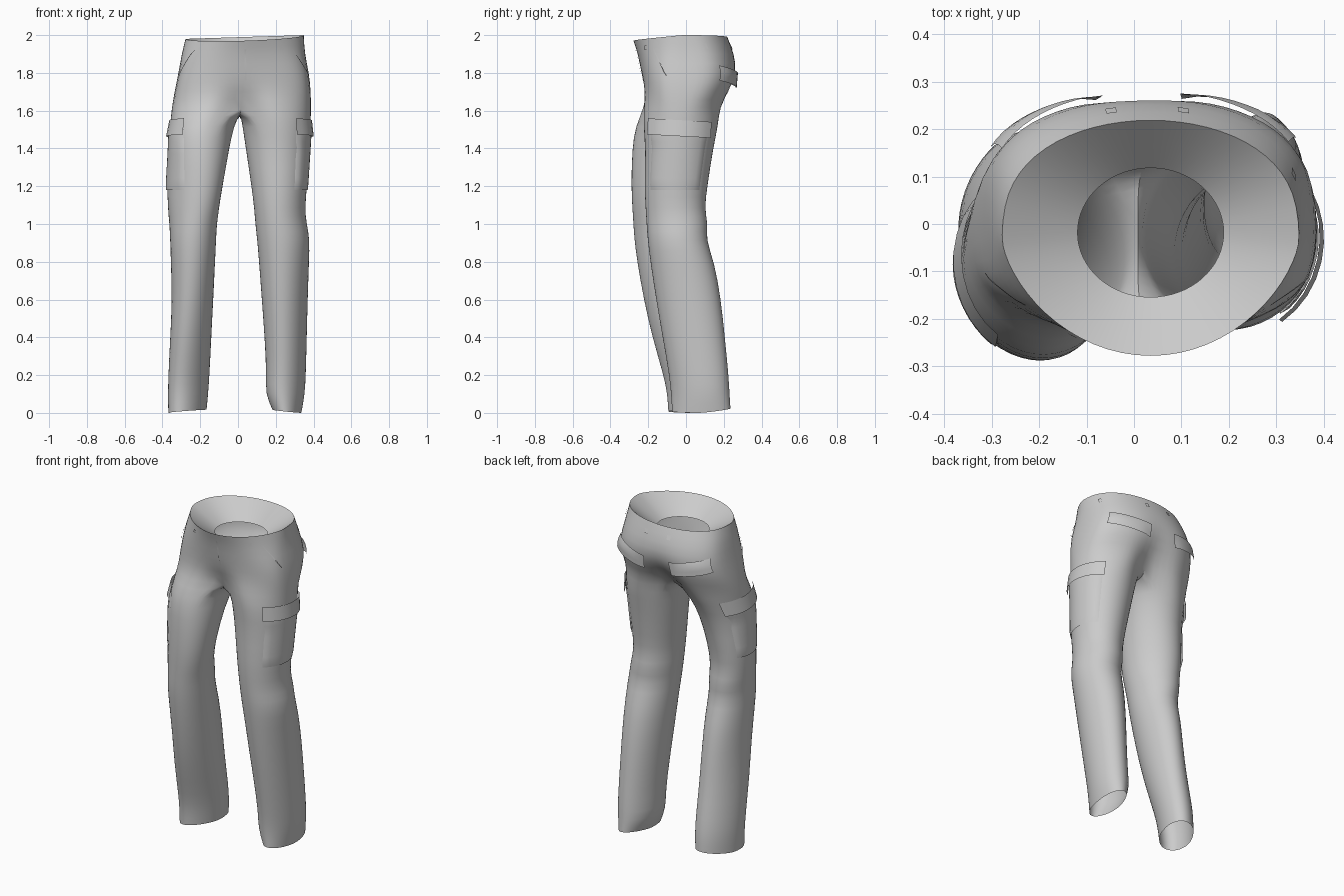
import bpy
import bmesh
from math import sin, cos, exp, radians, copysign

cube = bpy.data.objects.get("Cube")
if cube:
    bpy.data.objects.remove(cube, do_unlink=True)

# One cloth colour
CLOTH = (0.6, 0.6, 0.6, 1.0)
cloth = bpy.data.materials.new("grey_cloth")
cloth.use_nodes = True
cloth.diffuse_color = CLOTH
shader = cloth.node_tree.nodes["Principled BSDF"]
shader.inputs["Base Color"].default_value = CLOTH
shader.inputs["Roughness"].default_value = 0.9

# Hip sections: height, right, left, front, back,
# front pinch, back pinch, front power, back power
HIPS = [
    (1.99, -.28, .35, -.28, .22, 0, 0, 1.3, .78),
    (1.9, -.30, .355, -.255, .256, 0, 0, .8, .7),
    (1.8, -.317, .378, -.237, .28, 0, .04, .52, .7),
    (1.7, -.338, .388, -.228, .245, .08, .18, .55, .75),
    (1.62, -.352, .388, -.25, .208, .45, .5, .8, .9),
]

# Leg sections: height, then inner, outer, front of left and right,
# left back, right twist
LEGS = [
    (1.52, .022, .387, -.228, -.02, -.362, -.27, .172, 0),
    (1.4, .04, .38, -.215, -.045, -.367, -.287, .145, 5),
    (1.2, .07, .367, -.222, -.08, -.378, -.292, .115, 13),
    (1.08, .085, .355, -.215, -.1, -.372, -.285, .098, 10),
    (1.0, .09, .365, -.21, -.11, -.365, -.28, .12, 5),
    (.92, .1, .382, -.205, -.115, -.36, -.275, .105, 0),
    (.8, .11, .377, -.19, -.12, -.357, -.26, .152, -3),
    (.6, .125, .37, -.16, -.13, -.35, -.225, .187, -8),
    (.4, .14, .365, -.125, -.14, -.36, -.18, .207, -13),
    (.2, .15, .36, -.09, -.15, -.37, -.12, .227, -18),
    (.1, .143, .355, -.08, -.157, -.372, -.1, .232, -20),
    (0, .182, .337, -.075, -.165, -.37, -.095, .237, -22),
]
SIDES = 24          # points round a leg
OUTER = 16          # leg segments that continue into the hips
AROUND = 2 * OUTER  # points round the hips
CROTCH_X = .012


def section(table, z):
    """Interpolate a row of the table at height z."""
    for a, b in zip(table, table[1:]):
        if z >= b[0]:
            f = min(1, (a[0] - z) / (a[0] - b[0]))
            return [p + (q - p) * f for p, q in zip(a, b)]
    return table[-1]


def hip_point(z, angle, lift=0):
    """Point on the hips; angle 0 is the left side, 90 the back."""
    _, x0, x1, y0, y1, pinch_f, pinch_b, power_f, power_b = section(HIPS, z)
    c, s = cos(radians(angle)), sin(radians(angle))
    x = (x0 + x1) / 2 + ((x1 - x0) / 2 + lift) * c
    pinch, power = (pinch_b, power_b) if s > 0 else (pinch_f, power_f)
    pinch *= exp(-((x - CROTCH_X) / .09) ** 2)
    bulge = copysign(abs(s) ** power, s) * (1 - pinch)
    y = (y0 + y1) / 2 + ((y1 - y0) / 2 + lift) * bulge
    rim = max(0, (z - 1.9) / .09)
    return x, y, z + rim * (.01 * c + .02 * min(s, 0))


def leg_surface(right):
    def point(z, angle, lift=0):
        """Point on a leg; angle 0 is the outer side, 90 the back."""
        row = section(LEGS, z)
        inner, outer, front = row[4:7] if right else row[1:4]
        back = row[7] + (front - row[3])
        if right:
            # the right foot turns outwards
            twist = row[8]
            back -= .02 * max(0, 1 - z)
        else:
            twist = 12 * max(0, 1 - z / 1.4)
        c, s = cos(radians(angle)), sin(radians(angle))
        half = (outer - inner) / 2
        x = (outer + inner) / 2 + (half + copysign(lift, half)) * cos(radians(angle - twist))
        y = (front + back) / 2 + ((back - front) / 2 + lift) * s
        hem = .008 * (1 - c + 2 * max(s, 0)) if z < .01 else 0
        return x, y, z + hem
    return point


def finish(name, bm):
    bmesh.ops.recalc_face_normals(bm, faces=bm.faces)
    mesh = bpy.data.meshes.new(name)
    bm.to_mesh(mesh)
    bm.free()
    mesh.materials.append(cloth)
    obj = bpy.data.objects.new(name, mesh)
    bpy.context.collection.objects.link(obj)
    for other in bpy.context.selected_objects:
        other.select_set(False)
    obj.select_set(True)
    bpy.context.view_layer.objects.active = obj
    bpy.ops.object.shade_smooth_by_angle(angle=radians(60))
    return obj


def bridge(bm, upper, lower):
    n = len(upper)
    for i in range(n):
        j = (i + 1) % n
        bm.faces.new((upper[i], upper[j], lower[j], lower[i]))


def hip_ring(bm, z):
    return [bm.verts.new(hip_point(z, -90 + 360 * i / AROUND)) for i in range(AROUND)]


def subdivide(obj):
    mod = obj.modifiers.new("soft_cloth", "SUBSURF")
    mod.levels = mod.render_levels = 1


# Trouser body: hips split into two legs along a shared crotch seam
bm = bmesh.new()
ring = hip_ring(bm, HIPS[0][0])
for row in HIPS[1:]:
    following = hip_ring(bm, row[0])
    bridge(bm, ring, following)
    ring = following
front_y, back_y = ring[0].co.y, ring[OUTER].co.y
inner_count = SIDES - OUTER
seam = []
for i in range(1, inner_count):
    f = i / inner_count
    sag = .03 * sin(f * radians(180))
    seam.append(bm.verts.new((CROTCH_X, back_y + (front_y - back_y) * f, 1.62 - sag)))
for right in (False, True):
    surface = leg_surface(right)
    order = [(-i if right else i) % AROUND for i in range(OUTER + 1)]
    upper = [ring[i] for i in order] + seam
    for row in LEGS:
        lower = [bm.verts.new(surface(row[0], -120 + 360 * i / SIDES)) for i in range(SIDES)]
        bridge(bm, upper, lower)
        upper = lower
subdivide(finish("trouser_body", bm))

# Sloping lining inside the waist, with an opening in the middle
bm = bmesh.new()
rim = hip_ring(bm, HIPS[0][0])
opening = []
for i in range(AROUND):
    a = radians(-90 + 360 * i / AROUND)
    opening.append(bm.verts.new((.035 + .155 * cos(a), -.018 + .137 * sin(a), 1.88)))
bridge(bm, rim, opening)
subdivide(finish("waist_lining", bm))


def patch(name, surface, angles, heights, lift, slope=0, nu=10, nv=3):
    """Sheet laid over a surface; lift(u, v) is its distance off the cloth."""
    bm = bmesh.new()
    grid = []
    for j in range(nv + 1):
        v = j / nv
        line = []
        for i in range(nu + 1):
            u = i / nu
            angle = angles[0] + (angles[1] - angles[0]) * u
            z = heights[0] + (heights[1] - heights[0]) * v + slope * u
            line.append(bm.verts.new(surface(z, angle, lift(u, v))))
        grid.append(line)
    for a, b in zip(grid, grid[1:]):
        for i in range(nu):
            bm.faces.new((a[i], a[i + 1], b[i + 1], b[i]))
    return finish(name, bm)


def flared(u, v):
    return .003 + .014 * v


def hanging(u, v):
    return .003 + (.012 + .016 * u) * v


def raised(u, v):
    edge = min(u, 1 - u, v, 1 - v)
    return .005 if edge > .01 else -.004


def thin(u, v):
    return .004


# Cargo pockets and their flaps on the outer thighs
for side, right in (("left", False), ("right", True)):
    thigh = leg_surface(right)
    patch(side + "_cargo_pocket", thigh, (-56, 50), (1.5, 1.18), raised, nu=14, nv=10)
    patch(side + "_cargo_flap", thigh, (-57, 52), (1.56, 1.475), flared, slope=-.02)

# Seat pocket flaps, lower towards the middle
patch("left_seat_flap", hip_point, (30, 79), (1.84, 1.76), hanging, slope=-.04)
patch("right_seat_flap", hip_point, (154, 106), (1.84, 1.76), hanging, slope=-.04)

# Slanted front pocket edges, fly and belt loops
patch("left_front_pocket_edge", hip_point, (-38, -14), (1.93, 1.922), thin, slope=-.14, nv=1)
patch("right_front_pocket_edge", hip_point, (-142, -166), (1.93, 1.922), thin, slope=-.14, nv=1)
patch("fly_edge", hip_point, (-89, -87.5), (1.93, 1.76), thin, nu=1, nv=6)
for number, angle in enumerate((-120, -52, 20, 77, 104), 1):
    patch(f"belt_loop_{number}", hip_point, (angle - 2, angle + 2), (1.95, 1.925),
          thin, nu=2, nv=2)
